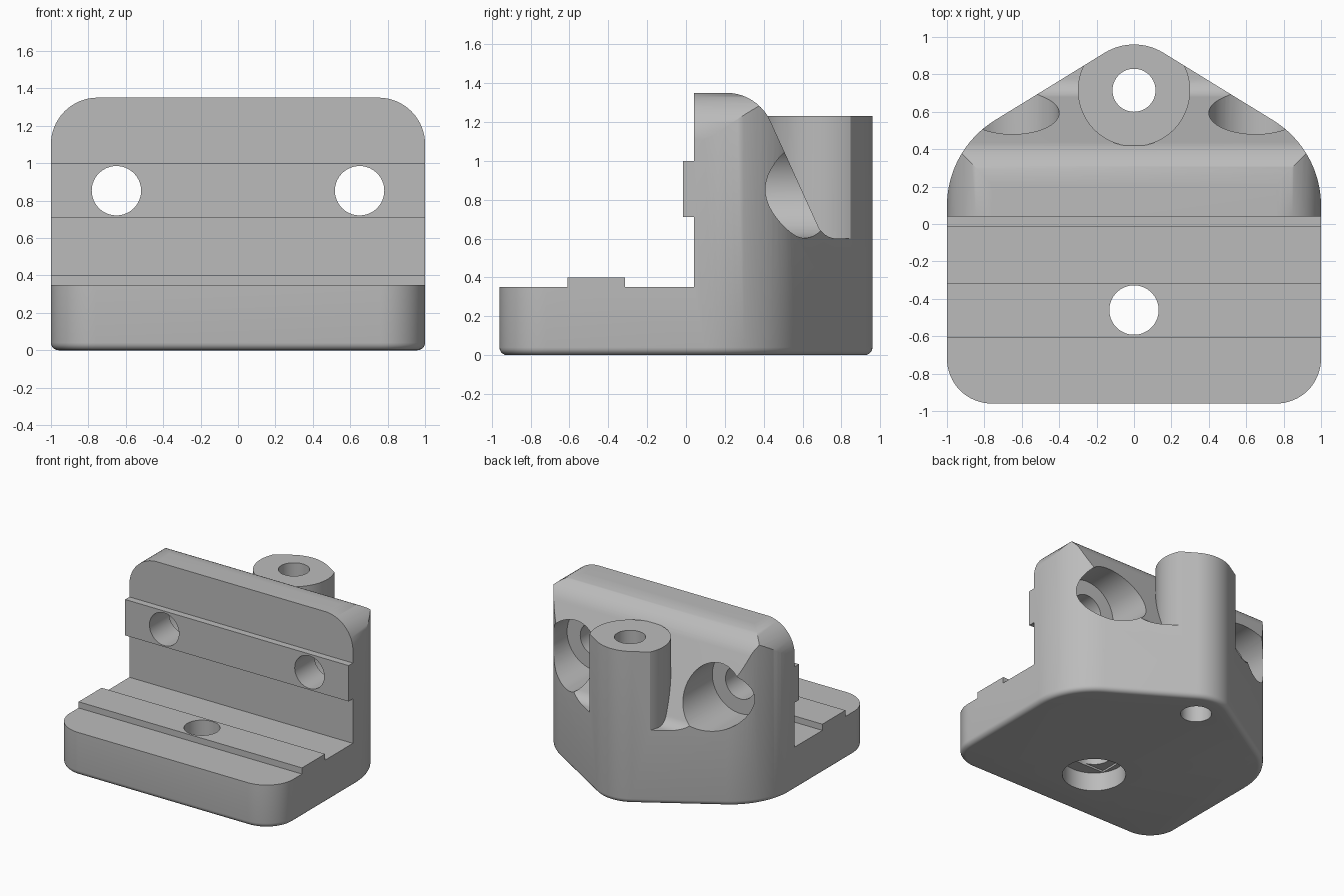
import bpy, bmesh, math
from mathutils import Vector, Matrix

if "Cube" in bpy.data.objects:
    bpy.data.objects.remove(bpy.data.objects["Cube"])

grey = bpy.data.materials.new("light_grey")
grey.diffuse_color = (0.5, 0.5, 0.5, 1)
grey.use_nodes = True
grey.node_tree.nodes["Principled BSDF"].inputs["Base Color"].default_value = grey.diffuse_color


def rounded(corners, seg=16):
    """Polygon from (a, b, radius) corners, each replaced by a tangent arc."""
    out = []
    for i, (a, b, r) in enumerate(corners):
        p = Vector((a, b))
        if r == 0:
            out.append(p)
            continue
        u = (Vector(corners[i - 1][:2]) - p).normalized()
        v = (Vector(corners[(i + 1) % len(corners)][:2]) - p).normalized()
        half = u.angle(v) / 2
        c = p + (u + v).normalized() * (r / math.sin(half))
        s = p + u * (r / math.tan(half)) - c
        e = p + v * (r / math.tan(half)) - c
        turn = math.atan2(s.x * e.y - s.y * e.x, s.dot(e))
        for k in range(seg + 1):
            t = turn * k / seg
            out.append(c + Vector((s.x * math.cos(t) - s.y * math.sin(t),
                                   s.x * math.sin(t) + s.y * math.cos(t))))
    return out


def prism(name, pts, axis, lo, hi, bottom_round=0):
    """Extrude a 2D outline along an axis between lo and hi."""
    place = {'x': lambda a, b, h: (h, a, b),
             'y': lambda a, b, h: (a, h, b),
             'z': lambda a, b, h: (a, b, h)}[axis]
    bm = bmesh.new()
    face = bm.faces.new([bm.verts.new(place(p[0], p[1], lo)) for p in pts])
    rim = list(face.edges)
    ext = bmesh.ops.extrude_face_region(bm, geom=[face], use_keep_orig=True)
    moved = [g for g in ext['geom'] if isinstance(g, bmesh.types.BMVert)]
    bmesh.ops.translate(bm, verts=moved, vec=place(0, 0, hi - lo))
    bmesh.ops.recalc_face_normals(bm, faces=bm.faces)
    if bottom_round:
        bmesh.ops.bevel(bm, geom=rim, offset=bottom_round, segments=5,
                        profile=0.5, affect='EDGES')
    me = bpy.data.meshes.new(name)
    bm.to_mesh(me)
    bm.free()
    ob = bpy.data.objects.new(name, me)
    bpy.context.collection.objects.link(ob)
    return ob


def circle(a, b, r, n=64):
    return [(a + r * math.cos(2 * math.pi * k / n),
             b + r * math.sin(2 * math.pi * k / n)) for k in range(n)]


def combine(ob, tool, op):
    """Apply a boolean and remove the tool."""
    bpy.context.view_layer.objects.active = ob
    m = ob.modifiers.new(op, 'BOOLEAN')
    m.operation, m.solver, m.object = op, 'EXACT', tool
    bpy.ops.object.modifier_apply(modifier=m.name)
    bpy.data.objects.remove(tool)


# Side profile: stepped base, wall with locating ridge, sloping back
side = rounded([
    (-1.2, -0.2, 0), (1.2, -0.2, 0), (1.2, 0.60, 0), (0.709, 0.60, 0.108),
    (0.368, 1.35, 0.25), (0.04, 1.35, 0), (0.04, 1.0, 0), (-0.015, 1.0, 0),
    (-0.015, 0.71, 0), (0.04, 0.71, 0), (0.04, 0.35, 0), (-0.315, 0.35, 0),
    (-0.315, 0.40, 0), (-0.61, 0.40, 0), (-0.61, 0.35, 0), (-1.2, 0.35, 0)])
bracket = prism("corner_bracket", side, 'x', -1.2, 1.2)

# Rounded upper corners of the wall
front = rounded([(-1, -0.3, 0), (1, -0.3, 0), (1, 1.35, 0.25), (-1, 1.35, 0.25)])
front = [(p[0] * 1.0005, p[1] + (0.0005 if p[1] > 1 else 0)) for p in front]
combine(bracket, prism("front_outline", front, 'y', -1.4, 1.4), 'INTERSECT')

# Screw post behind the wall
combine(bracket, prism("post", circle(0, 0.715, 0.30, 96), 'z', 0.2, 1.232), 'UNION')

# Plan outline with a pointed, rounded back and softened bottom edge
plan = rounded([(-1, -0.96, 0.24), (1, -0.96, 0.24), (1, 0.397, 0.537),
                (0, 1.012, 0.30), (-1, 0.397, 0.537)])
combine(bracket, prism("plan_outline", plan, 'z', 0, 1.6, 0.04), 'INTERSECT')

# Post hole, base hole with counterbore and shallow step
cutters = [
    prism("post_hole", circle(0, 0.715, 0.115), 'z', -0.3, 1.6),
    prism("base_hole", circle(0, -0.46, 0.132), 'z', -0.3, 0.6),
    prism("base_bore", circle(0, -0.46, 0.235), 'z', -0.3, 0.15),
    prism("bore_step", [(-0.195, -0.59), (0.195, -0.59), (0.195, -0.33),
                        (-0.195, -0.33)], 'z', -0.2, 0.165)]
# Wall holes with screw pockets open to the back
for s in (-1, 1):
    cutters += [prism("wall_hole", circle(s * 0.65, 0.853, 0.132), 'y', -0.3, 0.6),
                prism("wall_pocket", circle(s * 0.65, 0.853, 0.25), 'y', 0.235, 1.4)]
for c in cutters:
    combine(bracket, c, 'DIFFERENCE')

bracket.data.materials.clear()
bracket.data.materials.append(grey)
for p in bracket.data.polygons:
    p.material_index = 0
bpy.ops.object.select_all(action='DESELECT')
bracket.select_set(True)
bpy.context.view_layer.objects.active = bracket
bpy.ops.object.shade_smooth_by_angle(angle=math.radians(30))
